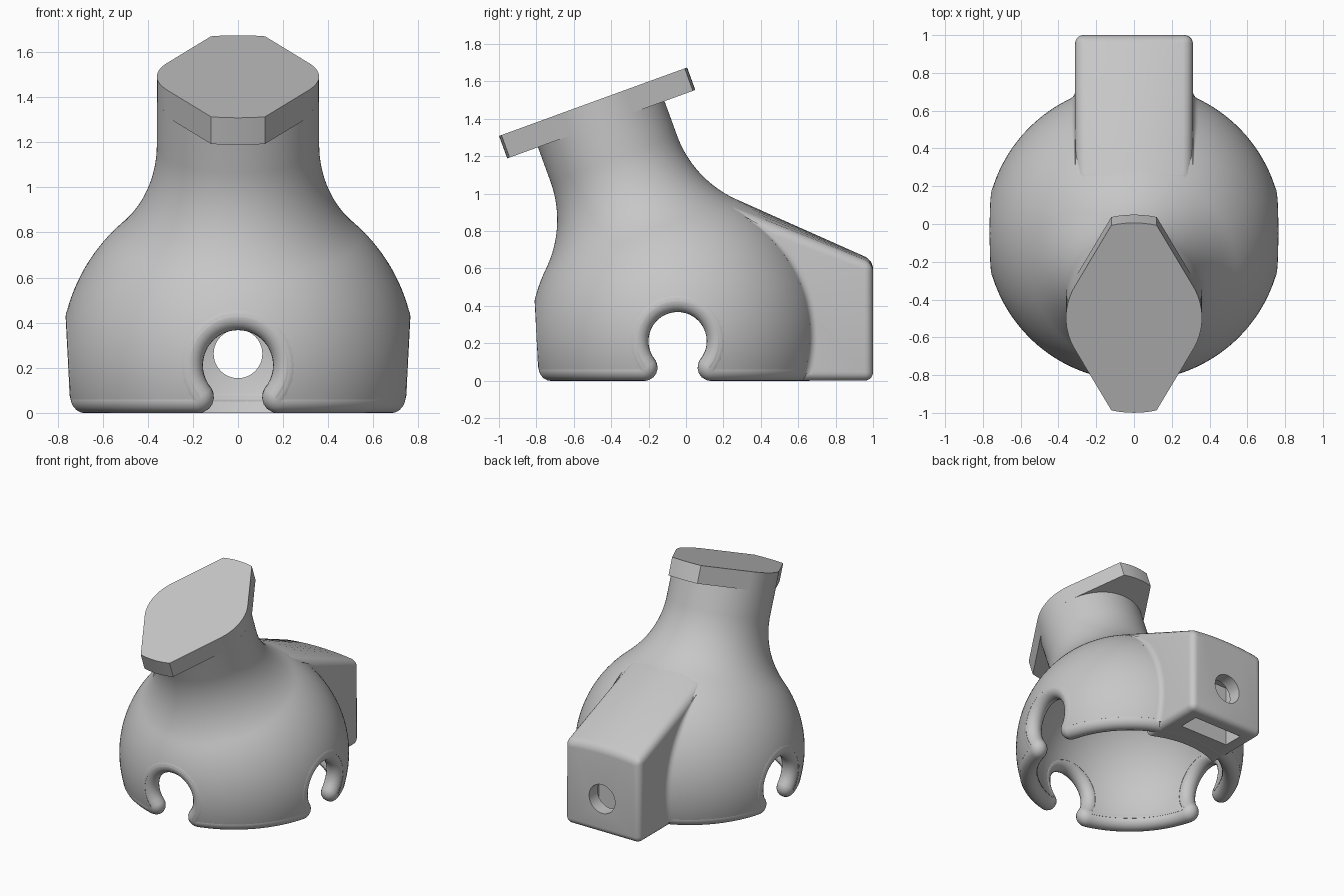
import bpy, bmesh
from math import sin, cos, pi, sqrt, radians, asin, acos, atan2, tan
from mathutils import Matrix, Vector

if "Cube" in bpy.data.objects:
    bpy.data.objects.remove(bpy.data.objects["Cube"])

# Main dimensions
CENTER = Vector((0, -0.045, 0.25))
R_OUT, LIP = 0.785, 0.06
R_MID, R_IN = R_OUT - LIP, R_OUT - 2 * LIP
NECK_R, FILLET, NECK_H, PLATE_TOP = 0.36, 0.6, 1.193, 1.321
TILT = Matrix.Translation(CENTER) @ Matrix.Rotation(radians(20), 4, "X")

grey = bpy.data.materials.new("light_grey")
grey.use_nodes = True
grey.diffuse_color = (0.57, 0.57, 0.57, 1)
grey.node_tree.nodes["Principled BSDF"].inputs["Base Color"].default_value = (0.57, 0.57, 0.57, 1)


def arc(cx, cy, r, a0, a1, n):
    steps = [a0 + (a1 - a0) * i / n for i in range(n + 1)]
    return [(cx + r * cos(a), cy + r * sin(a)) for a in steps]


def finish(name, bm, matrix=Matrix()):
    bmesh.ops.recalc_face_normals(bm, faces=bm.faces)
    mesh = bpy.data.meshes.new(name)
    bm.to_mesh(mesh)
    bm.free()
    mesh.transform(matrix)
    mesh.materials.append(grey)
    obj = bpy.data.objects.new(name, mesh)
    bpy.context.collection.objects.link(obj)
    return obj


def lathe(name, profile, matrix, steps=128):
    bm = bmesh.new()
    verts = [bm.verts.new((r, 0, z)) for r, z in profile]
    edges = [bm.edges.new(pair) for pair in zip(verts, verts[1:])]
    bmesh.ops.spin(bm, geom=verts + edges, axis=(0, 0, 1), cent=(0, 0, 0),
                   angle=2 * pi, steps=steps)
    bmesh.ops.remove_doubles(bm, verts=bm.verts, dist=0.0005)
    return finish(name, bm, matrix)


def loft(name, sections, matrix=Matrix()):
    """Solid skinned over closed sections with equal point counts."""
    bm = bmesh.new()
    rings = [[bm.verts.new(p) for p in section] for section in sections]
    bm.faces.new(rings[0])
    bm.faces.new(rings[-1])
    for low, high in zip(rings, rings[1:]):
        for i in range(len(low)):
            bm.faces.new((low[i - 1], low[i], high[i], high[i - 1]))
    return finish(name, bm, matrix)


def prism(name, outline, z0, z1, matrix=Matrix()):
    return loft(name, [[(x, y, z) for x, y in outline] for z in (z0, z1)], matrix)


def facing(angle, height=0.0):
    """Frame with x sideways, y up and z pointing outwards."""
    side, out = Vector((-sin(angle), cos(angle), 0)), Vector((cos(angle), sin(angle), 0))
    frame = Matrix((side, Vector((0, 0, 1)), out)).transposed().to_4x4()
    return Matrix.Translation((0, CENTER.y, height)) @ frame


def bake(obj):
    graph = bpy.context.evaluated_depsgraph_get()
    mesh = bpy.data.meshes.new_from_object(obj.evaluated_get(graph))
    obj.modifiers.clear()
    obj.data = mesh


def cut(obj, cutters):
    for cutter in cutters:
        cutter.hide_render = True
        mod = obj.modifiers.new("cut", "BOOLEAN")
        mod.operation, mod.solver, mod.object = "DIFFERENCE", "EXACT", cutter
    bake(obj)


def smooth(obj, angle=35):
    bpy.ops.object.select_all(action="DESELECT")
    obj.select_set(True)
    bpy.context.view_layer.objects.active = obj
    bpy.ops.object.shade_smooth_by_angle(angle=radians(angle))


# Domed body flowing into the tilted neck
reach = R_OUT + FILLET
meet = acos((NECK_R + FILLET) / reach)
fillet_z = reach * sin(meet)
profile = arc(0, 0, R_OUT, -pi / 2, meet, 48)
profile += arc(NECK_R + FILLET, fillet_z, FILLET, pi + meet, pi, 20)[1:]
profile += [(NECK_R, NECK_H + 0.02), (0, NECK_H + 0.02)]
body = lathe("body_shell", profile, TILT)

# Centre line of the lip around one slot: a circle opening into two small corners
slot_z, slot_r, bend = 0.211, 0.157 + LIP, 0.01
corner_z = LIP + bend
low = asin((slot_z - corner_z) / (slot_r + bend))
corner_x = (slot_r + bend) * cos(low)
corner = arc(corner_x, corner_z, bend, pi - low, 1.5 * pi, 6)
lip_path = [(-u, z) for u, z in reversed(corner)]
lip_path += arc(0, slot_z, slot_r, pi + low, -low, 32)[1:-1] + corner

# Cutters
cavity = lathe("cavity_cutter", arc(0, 0, R_IN, -pi / 2, pi / 2, 48),
               Matrix.Translation(CENTER))
base = prism("base_cutter", [(-2, -2), (2, -2), (2, 2), (-2, 2)], -1, LIP)
slot_outline = [(-corner_x, -0.2)] + lip_path + [(corner_x, -0.2)]
slot_angles = [pi, 1.5 * pi, 2 * pi]
slots = [prism("slot_cutter", slot_outline, 0.3, 1.2, facing(a)) for a in slot_angles]
bolt = prism("bolt_cutter", arc(0, 0, 0.108, 0, 2 * pi, 40)[:-1], 0.4, 1.3,
             facing(pi / 2, 0.262))
nut = prism("nut_cutter", [(-0.2, 0.75), (0.2, 0.75), (0.2, 0.9), (-0.2, 0.9)],
            -0.1, 0.45)
cut(body, [cavity, base, bolt] + slots)
smooth(body)

# Rounded lip along the bottom edge and around the three slots
points = []
edge_r = sqrt(R_MID ** 2 - (LIP - CENTER.z) ** 2)
edge_half = asin(corner_x / edge_r)
for a, following in zip(slot_angles, [1.5 * pi, 2 * pi, 3 * pi]):
    frame = facing(a)
    for u, z in lip_path:
        out = sqrt(R_MID ** 2 - u ** 2 - (z - CENTER.z) ** 2)
        points.append(frame @ Vector((u, z, out)))
    ring = arc(0, CENTER.y, edge_r, a + edge_half, following - edge_half, 40)
    points += [Vector((x, y, LIP)) for x, y in ring[1:-1]]
curve = bpy.data.curves.new("rounded_lip", "CURVE")
curve.dimensions = "3D"
curve.bevel_depth, curve.bevel_resolution = LIP + 0.0015, 8
spline = curve.splines.new("POLY")
spline.points.add(len(points) - 1)
for target, p in zip(spline.points, points):
    target.co = (*p, 1)
spline.use_cyclic_u = True
curve_obj = bpy.data.objects.new("lip_curve", curve)
bpy.context.collection.objects.link(curve_obj)
graph = bpy.context.evaluated_depsgraph_get()
lip_mesh = bpy.data.meshes.new_from_object(curve_obj.evaluated_get(graph))
lip_mesh.materials.clear()
lip_mesh.materials.append(grey)
bpy.data.objects.remove(curve_obj)
lip = bpy.data.objects.new("rounded_lip", lip_mesh)
bpy.context.collection.objects.link(lip)
smooth(lip, 60)

# Rear clamp block: sloping top, crowned at the dome and flatter at the back
slope, half_w = radians(24), 0.312
sections = []
for y, crown in ((0.22, 1.0), (1.0, 0.3)):
    ridge = CENTER.z - (y - CENTER.y) * tan(slope) + R_OUT / cos(slope)
    xs = [half_w - 2 * half_w * i / 12 for i in range(13)]
    top = [(x, y, ridge - crown * (R_OUT - sqrt(R_OUT ** 2 - x ** 2)) / cos(slope))
           for x in xs]
    sections.append([(-half_w, y, 0), (half_w, y, 0)] + top)
block = loft("clamp_block", sections)
bevel = block.modifiers.new("round", "BEVEL")
bevel.width, bevel.segments = 0.045, 5
bevel.limit_method, bevel.angle_limit = "ANGLE", radians(30)
bake(block)
inner = lathe("block_cutter", arc(0, 0, R_IN + 0.005, -pi / 2, pi / 2, 48),
              Matrix.Translation(CENTER))
cut(block, [inner, bolt, nut])
smooth(block)

# Concave fillets where the block sides meet the dome, fading out towards the top
for name, side in (("left_fillet", 1), ("right_fillet", -1)):
    sections = []
    for i in range(31):
        degrees = -17 + 77 * i / 30
        a = radians(degrees)
        f = 0.002 + 0.043 * min(1, (60 - degrees) / 22)
        mid_x = half_w + f
        mid_r = sqrt((R_OUT + f) ** 2 - mid_x ** 2)
        outline = arc(mid_x, mid_r, f, pi, pi + atan2(mid_r, mid_x), 8)
        outline.append((half_w - 0.015, mid_r - f - 0.015))
        sections.append([(side * x, CENTER.y + r * cos(a), CENTER.z + r * sin(a))
                         for x, r in outline])
    smooth(loft(name, sections))

# Six-sided top plate with rounded flanks and bowed ends
end_r, end_half = 0.535, asin(0.12 / 0.535)
flank = pi / 2 - end_half - acos(NECK_R / end_r)
plate_outline = []
for turn in (0, pi):
    plate_outline += arc(0, 0, NECK_R, turn - flank, turn + flank, 14)
    mid = turn + pi / 2
    plate_outline += arc(0, 0, end_r, mid - end_half, mid + end_half, 6)
plate = prism("top_plate", plate_outline, NECK_H, PLATE_TOP, TILT)
smooth(plate, 20)

# Remove the cutters
for cutter in [cavity, base, bolt, nut, inner] + slots:
    bpy.data.objects.remove(cutter)
